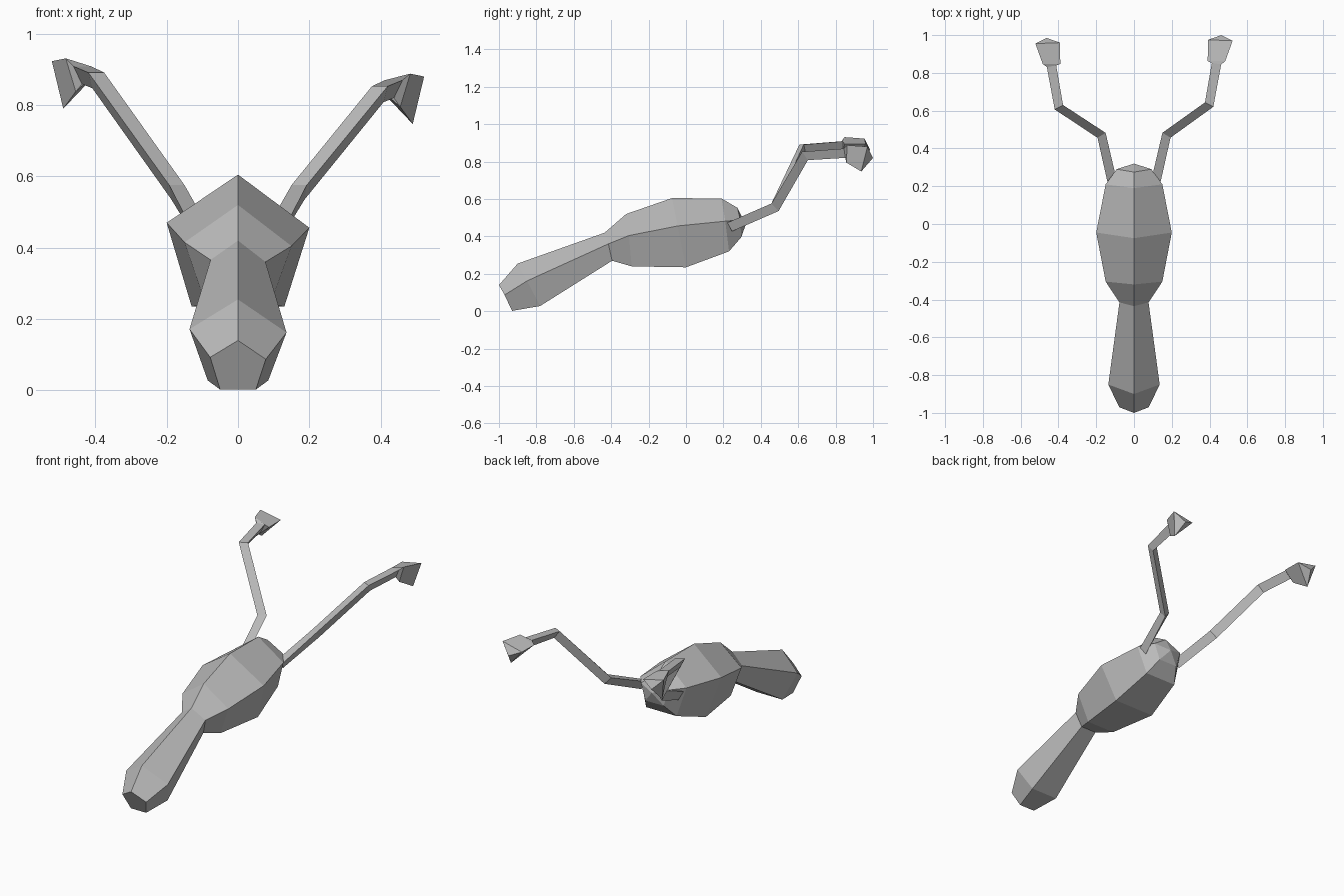
import bpy, bmesh
from mathutils import Vector

if "Cube" in bpy.data.objects:
    bpy.data.objects.remove(bpy.data.objects["Cube"], do_unlink=True)

grey = bpy.data.materials.new("plain grey")
grey.use_nodes = True
color = (0.5, 0.5, 0.5, 1)
grey.diffuse_color = color
grey.node_tree.nodes["Principled BSDF"].inputs["Base Color"].default_value = color


def loft(name, rings, tip=None):
    """Skin a row of equal rings, cap the start, and end in a cap or a tip."""
    bm = bmesh.new()
    rows = [[bm.verts.new(p) for p in ring] for ring in rings]
    n = len(rows[0])
    for a, b in zip(rows, rows[1:]):
        for i in range(n):
            j = (i + 1) % n
            bm.faces.new((a[i], a[j], b[j], b[i]))
    bm.faces.new(rows[0])
    if tip:
        end = bm.verts.new(tip)
        for i in range(n):
            bm.faces.new((rows[-1][i], rows[-1][(i + 1) % n], end))
    else:
        bm.faces.new(rows[-1])
    bmesh.ops.recalc_face_normals(bm, faces=bm.faces)
    mesh = bpy.data.meshes.new(name)
    bm.to_mesh(mesh)
    bm.free()
    mesh.materials.append(grey)
    obj = bpy.data.objects.new(name, mesh)
    bpy.context.collection.objects.link(obj)
    return obj


# Body, neck and head: five-sided rings as ridge (y, z), side (x, y, z), belly (x, y, z)
sections = [
    ((-1.0, .14), (.078, -.97, .09), (.05, -.93, .002)),
    ((-.9, .255), (.136, -.85, .167), (.085, -.78, .028)),
    ((-.435, .42), (.077, -.415, .363), (.05, -.395, .27)),
    ((-.32, .52), (.15, -.305, .41), (.09, -.29, .24)),
    ((-.075, .605), (.2, -.045, .463), (.13, 0, .235)),
    ((.19, .603), (.15, .21, .487), (.1, .23, .32)),
    ((.275, .553), (.092, .29, .492), (.06, .295, .395)),
]
LEAN = .035  # the right flank sits slightly higher
body = []
for (ry, rz), (sx, sy, sz), (bx, by, bz) in sections:
    body.append([(0, ry, rz), (sx, sy, sz - LEAN * sx), (bx, by, bz),
                 (-bx, by, bz), (-sx, sy, sz + LEAN * sx)])
loft("body_and_head", body, tip=(0, .32, .465))

# Legs: three-sided tubes, then a flared foot
path = [(.118, .235, .455), (.178, .48, .56), (.402, .64, .835), (.437, .85, .85)]
foot_near = [(.483, .862, .888), (.39, .862, .852), (.455, .857, .795)]
foot_far = [(.522, .97, .88), (.392, .975, .852), (.49, .937, .747)]
foot_tip = (.463, 1.0, .82)


def leg(name, side, back, lift):
    def place(p, k=1.0):
        return Vector((side * p[0], p[1] - back * k, p[2] + lift * k))

    pts = [place(p, k) for p, k in zip(path, (0, 0, .9, .9))]
    rings = []
    for i, p in enumerate(pts):
        t = Vector()
        if i > 0:
            t += (p - pts[i - 1]).normalized()
        if i < len(pts) - 1:
            t += (pts[i + 1] - p).normalized()
        t.normalize()
        out = t.cross(Vector((0, 0, 1))).normalized() * side
        up = out.cross(t) * side
        rings.append([p + out * .025 + up * .02,
                      p - out * .025 + up * .02,
                      p - up * .03])
    for ring in (foot_near, foot_far):
        rings.append([place(p) for p in ring])
    loft(name, rings, tip=place(foot_tip))


leg("left_leg", 1, 0, 0)
leg("right_leg", -1, .015, .043)
